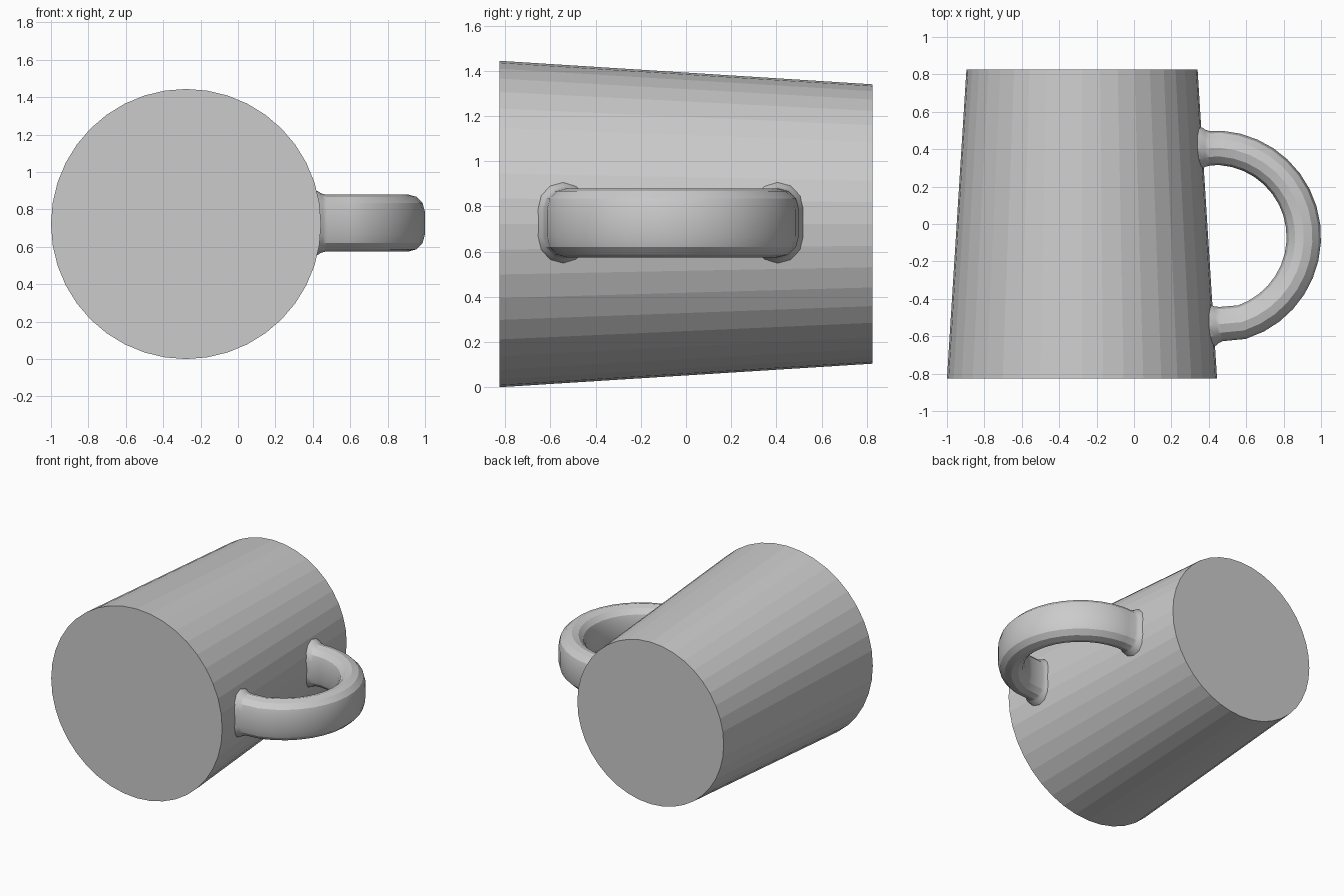
import bpy, bmesh
from math import sin, cos, pi, radians
from mathutils import Matrix, Vector

cube = bpy.data.objects.get("Cube")
if cube:
    bpy.data.objects.remove(cube)

HALF_LEN, R_FRONT, R_BACK = 0.825, 0.722, 0.618
CX, CZ = -0.278, 0.722

grey = bpy.data.materials.new("light_grey")
grey.use_nodes = True
COLOUR = (0.6, 0.6, 0.6, 1)
grey.diffuse_color = COLOUR
grey.node_tree.nodes["Principled BSDF"].inputs["Base Color"].default_value = COLOUR


def finish(bm, name):
    bmesh.ops.recalc_face_normals(bm, faces=bm.faces)
    mesh = bpy.data.meshes.new(name)
    bm.to_mesh(mesh)
    bm.free()
    mesh.materials.append(grey)
    obj = bpy.data.objects.new(name, mesh)
    bpy.context.collection.objects.link(obj)
    return obj


def wall_x(y):
    """Side of the tapered body at the handle's height."""
    t = (y + HALF_LEN) / (2 * HALF_LEN)
    return CX + R_FRONT + (R_BACK - R_FRONT) * t


# Tapered solid body lying along y
bm = bmesh.new()
bmesh.ops.create_cone(bm, cap_ends=True, segments=40, radius1=R_FRONT,
                      radius2=R_BACK, depth=2 * HALF_LEN,
                      matrix=Matrix.Translation((CX, 0, CZ)) @ Matrix.Rotation(-pi / 2, 4, 'X'))
finish(bm, "mug_body")

# Handle path: flared root, arc, flared root; each stop is (x, y, flare)
FLARE = [(-0.04, 0.03), (0.0, 0.018), (0.015, 0.007), (0.04, 0.0)]
top_y, low_y = 0.405, -0.54
path = [(wall_x(top_y) + d, top_y, f) for d, f in FLARE]
for i in range(17):
    a = radians(86 - 158 * i / 16)
    path.append((0.43 + 0.478 * cos(a), -0.07 + 0.478 * sin(a), 0))
path += [(wall_x(low_y) + d, low_y + 0.13 * d, f) for d, f in reversed(FLARE)]


def section(flare):
    """Stadium outline: rounded sides with a flat stretch along z."""
    r, flat, n = 0.092 + flare, 0.061, 6
    for sign in (1, -1):
        for k in range(n + 1):
            a = pi * k / n
            yield sign * r * cos(a), sign * (flat + r * sin(a))


# Handle swept along the path
bm = bmesh.new()
rings = []
for i, (x, y, flare) in enumerate(path):
    before, after = path[max(i - 1, 0)], path[min(i + 1, len(path) - 1)]
    tangent = Vector((after[0] - before[0], after[1] - before[1], 0)).normalized()
    side = Vector((-tangent.y, tangent.x, 0))
    rings.append([bm.verts.new(Vector((x, y, 0.727 + h)) + side * w)
                  for w, h in section(flare)])
for a, b in zip(rings, rings[1:]):
    for k in range(len(a)):
        j = (k + 1) % len(a)
        bm.faces.new((a[k], a[j], b[j], b[k]))
bm.faces.new(rings[0])
bm.faces.new(rings[-1])
handle = finish(bm, "mug_handle")

# Soft shading on the handle only
bpy.ops.object.select_all(action='DESELECT')
handle.select_set(True)
bpy.context.view_layer.objects.active = handle
bpy.ops.object.shade_smooth_by_angle(angle=radians(25))
